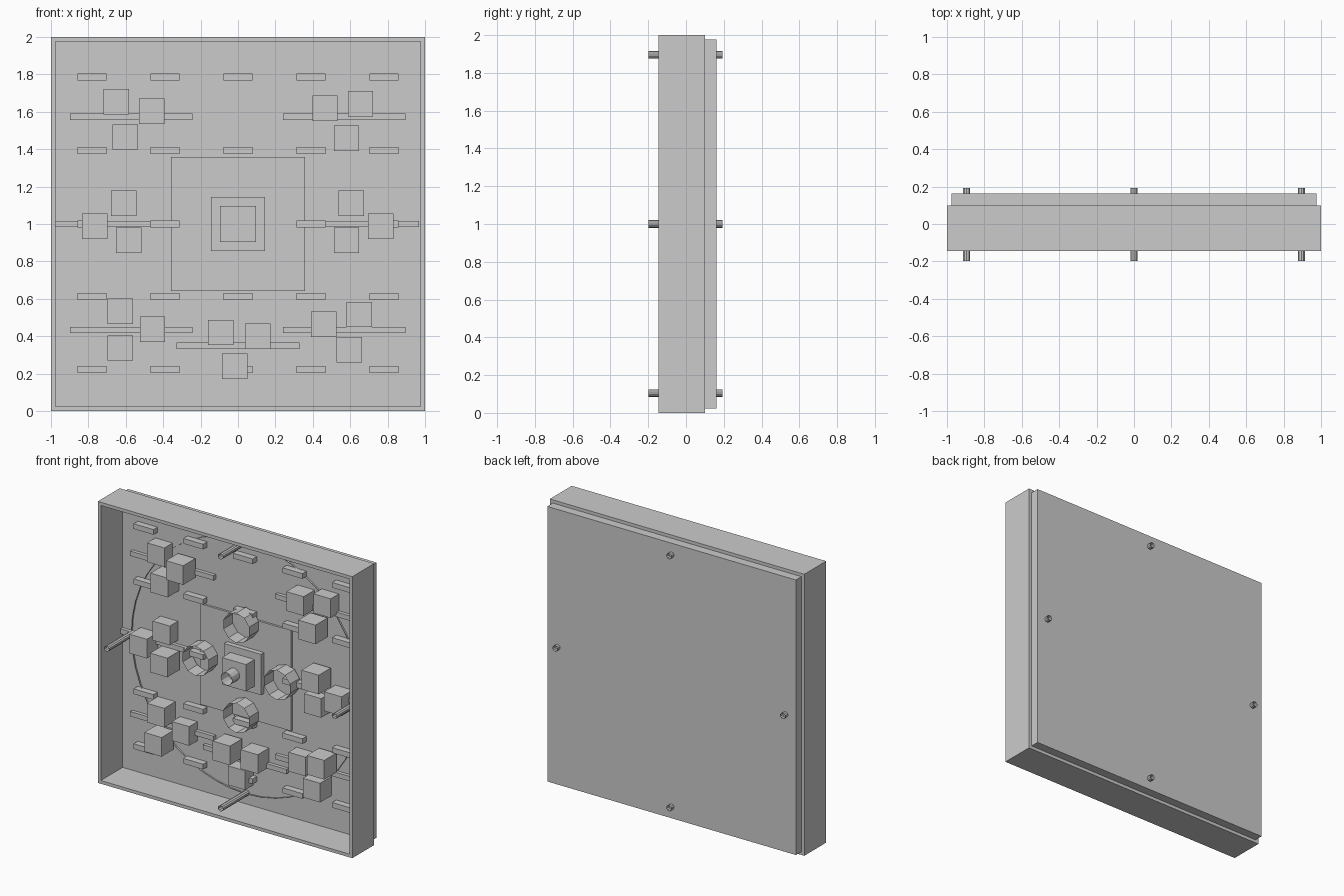
import bpy, math

if "Cube" in bpy.data.objects:
    bpy.data.objects.remove(bpy.data.objects["Cube"])


def box(name, x0, x1, y0, y1, z0, z1):
    bpy.ops.mesh.primitive_cube_add(size=1, location=((x0 + x1) / 2, (y0 + y1) / 2, (z0 + z1) / 2))
    o = bpy.context.object
    o.name = name
    o.scale = (x1 - x0, y1 - y0, z1 - z0)
    bpy.ops.object.transform_apply(location=False, rotation=False, scale=True)
    return o


def block(name, x, z, w, h, y0, y1):
    return box(name, x - w / 2, x + w / 2, y0, y1, z - h / 2, z + h / 2)


def tube(name, x, z, r, y0, y1, sides):
    # open-ended tube running along y
    bpy.ops.mesh.primitive_cylinder_add(vertices=sides, radius=r, depth=y1 - y0, end_fill_type='NOTHING',
                                        location=(x, (y0 + y1) / 2, z), rotation=(math.pi / 2, 0, 0))
    bpy.context.object.name = name
    return bpy.context.object


FLOOR = 0.10

# Outer frame: square profile with a square hole
outer = [(-1, 0), (1, 0), (1, 2), (-1, 2)]
inner = [(-0.977, 0.023), (0.977, 0.023), (0.977, 1.977), (-0.977, 1.977)]
verts = [(x, y, z) for y in (-0.145, 0.10) for loop in (outer, inner) for x, z in loop]
faces = []
for i in range(4):
    j = (i + 1) % 4
    faces += [(i, j, 4 + j, 4 + i), (8 + j, 8 + i, 12 + i, 12 + j),
              (j, i, 8 + i, 8 + j), (4 + i, 4 + j, 12 + j, 12 + i)]
me = bpy.data.meshes.new("outer_frame")
me.from_pydata(verts, [], faces)
bpy.context.collection.objects.link(bpy.data.objects.new("outer_frame", me))

# Back panel
box("back_panel", -0.977, 0.977, FLOOR, 0.162, 0.023, 1.977)

# Large thin ring and centre plate on the panel
tube("large_ring", 0, 1, 0.9, 0.088, FLOOR, 48)
block("centre_plate", 0, 1, 0.714, 0.714, 0.085, FLOOR)

# Centre hub: two stacked blocks and an open spout
block("hub_base", 0, 1, 0.29, 0.29, 0.05, FLOOR)
block("hub_block", 0, 1, 0.19, 0.19, -0.045, 0.05)
tube("hub_spout", 0, 1, 0.045, -0.13, -0.045, 12)

# Four rings around the hub
for dx, dz in ((0, 1), (0, -1), (1, 0), (-1, 0)):
    tube("hub_ring", 0.32 * dx, 1 + 0.32 * dz, 0.106, -0.02, 0.09, 10)

# Four through rods
for dx, dz in ((0, 1), (0, -1), (1, 0), (-1, 0)):
    tube("through_rod", 0.895 * dx, 1 + 0.895 * dz, 0.02, -0.198, 0.192, 10)

# Grid of small ribs
for z in (1.785, 1.393, 1.0, 0.612, 0.222):
    for x in (-0.78, -0.39, 0, 0.39, 0.78):
        if not (x == 0 and z == 1.0):
            block("small_rib", x, z, 0.156, 0.037, 0.054, FLOOR)

# Long shelves carrying the cube clusters
for x, z in ((-0.572, 1.573), (0.568, 1.573), (-0.65, 1.0), (0.64, 1.0),
             (-0.572, 0.433), (0.568, 0.433), (0, 0.35)):
    block("shelf", x, z, 0.655, 0.034, 0.075, FLOOR)

# Cubes in clusters of three, on three depth levels
S = 0.136
levels = {
    -0.055: [(-0.46, 1.603), (0.58, 1.459), (-0.585, 0.913), (0.605, 1.11),
             (-0.63, 0.337), (-0.093, 0.42), (0.648, 0.516)],
    -0.025: [(-0.602, 1.465), (0.465, 1.619), (-0.767, 0.987), (0.763, 0.987),
             (-0.63, 0.533), (0.105, 0.4), (0.595, 0.328)],
    0.008: [(-0.652, 1.654), (0.655, 1.642), (-0.61, 1.11), (0.58, 0.913),
            (-0.457, 0.437), (-0.018, 0.24), (0.458, 0.464)],
}
for y, spots in levels.items():
    for x, z in spots:
        block("cube", x, z, S, S, y, y + S)
